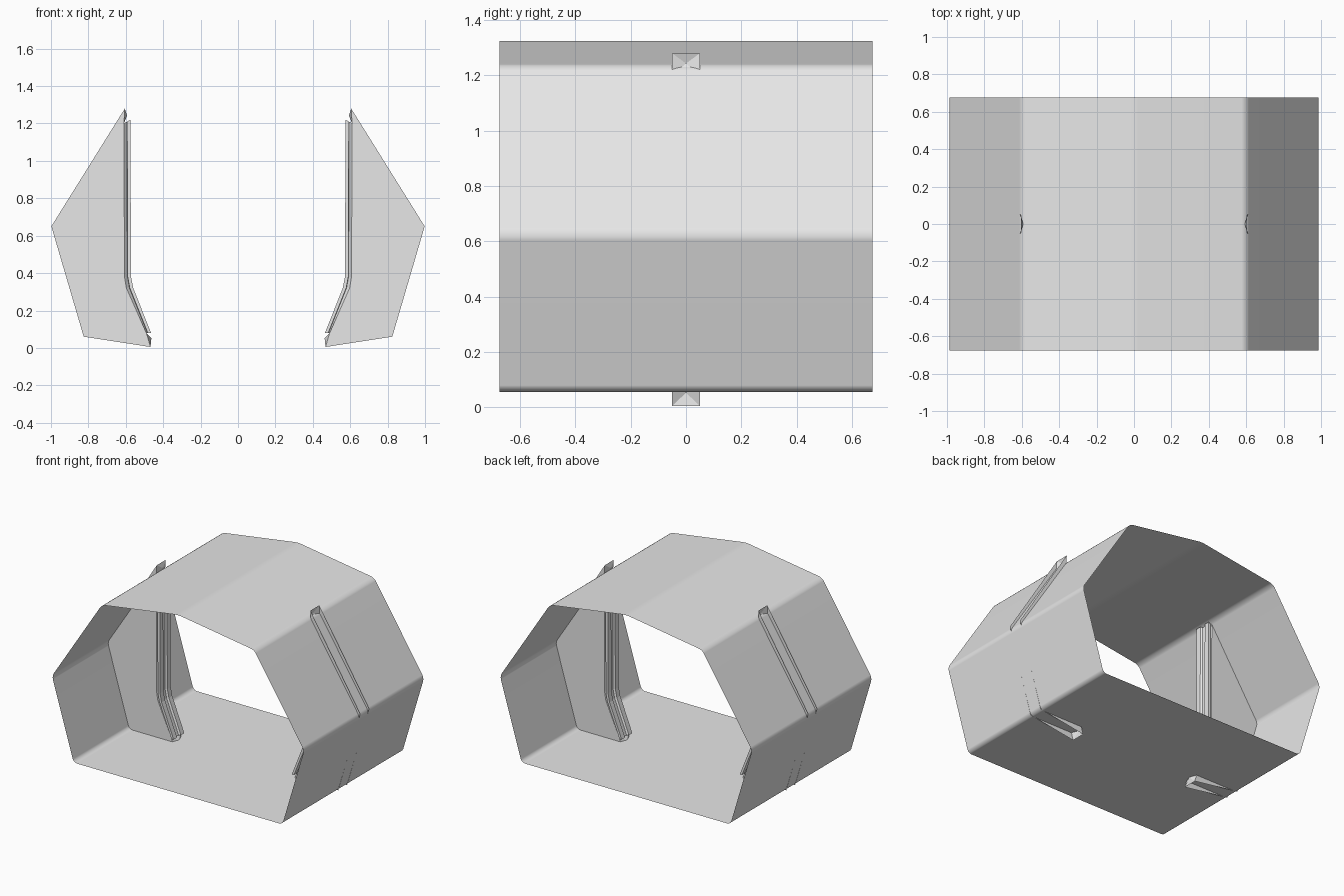
import bpy
import bmesh

cube = bpy.data.objects.get("Cube")
if cube:
    bpy.data.objects.remove(cube)

grey = bpy.data.materials.new("light_grey")
grey.use_nodes = True
GREY = (0.8, 0.8, 0.8, 1)
grey.diffuse_color = GREY
grey.node_tree.nodes["Principled BSDF"].inputs["Base Color"].default_value = GREY

HALF_DEPTH = 0.675
HALF_RIB = 0.05


def finish(bm, name):
    bmesh.ops.recalc_face_normals(bm, faces=bm.faces[:])
    mesh = bpy.data.meshes.new(name)
    bm.to_mesh(mesh)
    bm.free()
    mesh.materials.append(grey)
    obj = bpy.data.objects.new(name, mesh)
    bpy.context.collection.objects.link(obj)
    return obj


def bridge(bm, a, b, closed=False):
    count = len(a) if closed else len(a) - 1
    for i in range(count):
        j = (i + 1) % len(a)
        bm.faces.new((a[i], a[j], b[j], b[i]))


# Seven-sided open tube with softened long edges
def make_shell():
    half = [(0.6, 1.237), (0.993, 0.627), (0.822, 0.055)]
    outline = [(0, 1.327)] + half + [(-x, z) for x, z in reversed(half)]
    bm = bmesh.new()
    front, back = ([bm.verts.new((x, y, z)) for x, z in outline]
                   for y in (-HALF_DEPTH, HALF_DEPTH))
    bridge(bm, front, back, closed=True)
    long_edges = [e for e in bm.edges if abs(e.verts[0].co.y - e.verts[1].co.y) > 1]
    bmesh.ops.bevel(bm, geom=long_edges, offset=0.025, segments=3,
                    profile=0.5, affect='EDGES')
    obj = finish(bm, "tube_shell")
    bpy.context.view_layer.objects.active = obj
    obj.select_set(True)
    bpy.ops.object.shade_smooth_by_angle()
    obj.select_set(False)
    obj.modifiers.new("even_shading", 'WEIGHTED_NORMAL').keep_sharp = True


# Twin side plates of a rib, joined at both tips by dented end walls
def make_rib(side, name):
    outer = [(0.605, 1.28), (0.998, 0.65), (0.825, 0.06), (0.468, 0.005)]
    inner = [(0.49, 0.08), (0.597, 0.32), (0.607, 0.38), (0.61, 1.2)]
    bm = bmesh.new()
    plates = []
    for y in (-HALF_RIB, HALF_RIB):
        plate = [bm.verts.new((side * x, y, z)) for x, z in outer + inner]
        bm.faces.new(plate)
        plates.append(plate)
    near, far = plates
    n = len(outer)
    for first, second, (x, z) in ((-1, 0, (0.593, 1.243)), (n - 1, n, (0.463, 0.052))):
        tip = bm.verts.new((side * x, 0, z))
        ring = (near[first], near[second], far[second], far[first])
        for i in range(4):
            bm.faces.new((ring[i], ring[(i + 1) % 4], tip))
    finish(bm, name + "_rib_plates")


# Grooved rail that follows the inner edge of a rib
def make_rail(side, name):
    plate_edge = [(0.61, 1.2), (0.607, 0.38), (0.597, 0.32), (0.5, 0.08)]
    lip_edge = [(0.575, 1.22), (0.572, 0.38), (0.56, 0.32), (0.465, 0.08)]
    # Half section: share of the way to the lip, half width
    half = [(0, 0.05), (0.45, 0.034), (0.5, 0.06), (1, 0.06), (1, 0.022), (0.7, 0.012)]
    section = half + [(t, -w) for t, w in reversed(half)]
    bm = bmesh.new()
    rings = []
    for (ax, az), (bx, bz) in zip(plate_edge, lip_edge):
        rings.append([bm.verts.new((side * (ax + (bx - ax) * t), w, az + (bz - az) * t))
                      for t, w in section])
    for a, b in zip(rings, rings[1:]):
        bridge(bm, a, b, closed=True)
    bm.faces.new(rings[0])
    bm.faces.new(rings[-1])
    finish(bm, name + "_rib_rail")


make_shell()
for side, name in ((1, "left"), (-1, "right")):
    make_rib(side, name)
    make_rail(side, name)
